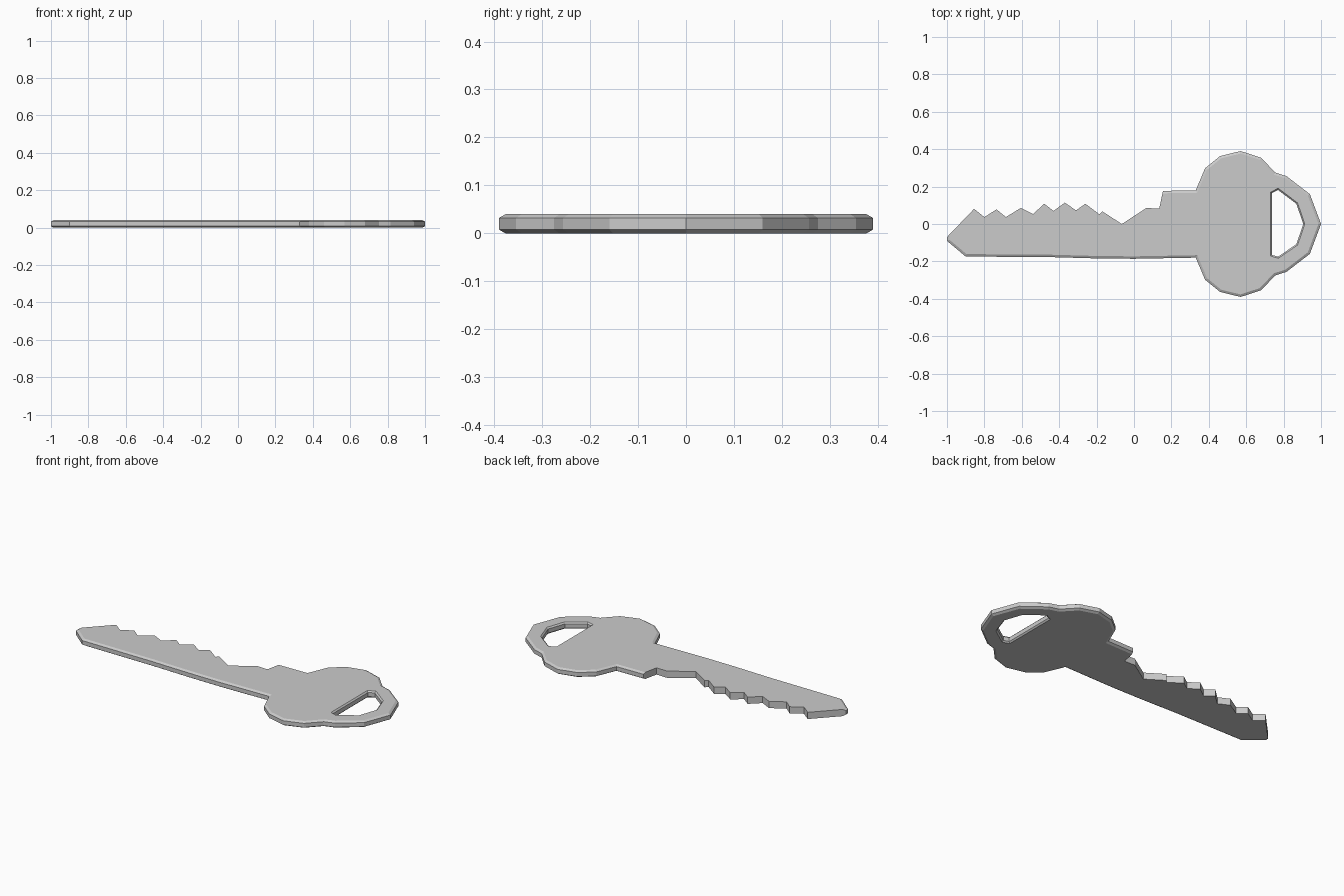
import bpy, bmesh
from mathutils import Vector
from mathutils.geometry import intersect_line_line_2d, tessellate_polygon

if "Cube" in bpy.data.objects:
    bpy.data.objects.remove(bpy.data.objects["Cube"])

THICK, BEVEL_W, BEVEL_H = 0.04, 0.013, 0.008

# lower half of the round bow, mirrored for the upper half
bow = [(0.33, -0.18), (0.38, -0.298), (0.46, -0.363), (0.57, -0.39), (0.68, -0.354),
       (0.755, -0.275), (0.815, -0.256), (0.94, -0.16)]
bow = bow + [(1.0, 0.0)] + [(x, -y) for x, y in reversed(bow)]

# blade back edge, then shoulder and cut teeth
back = [(-1.0, -0.07), (-1.0, -0.09), (-0.9, -0.174), (-0.45, -0.177), (-0.2, -0.184), (0.0, -0.186)]
shoulder = [(0.155, 0.177), (0.135, 0.083)]
teeth = [(0.065, 0.085), (-0.065, 0.0), (-0.17, 0.068), (-0.185, 0.052), (-0.26, 0.108),
         (-0.31, 0.073), (-0.37, 0.114), (-0.43, 0.07), (-0.48, 0.108), (-0.54, 0.053),
         (-0.605, 0.086), (-0.685, 0.037), (-0.735, 0.078), (-0.8, 0.037), (-0.855, 0.081)]
outline = back + bow + shoulder + teeth
first_sharp = len(back) + len(bow)

# key-ring hole, clockwise
hole = [(0.737, 0.165), (0.77, 0.182), (0.868, 0.108), (0.905, 0.0),
        (0.868, -0.108), (0.77, -0.175), (0.737, -0.165)]


def inset(points, widths):
    """Move every edge to its left by its own width and re-intersect neighbours."""
    pts = [Vector(p) for p in points]
    n = len(pts)
    lines = []
    for i in range(n):
        d = (pts[(i + 1) % n] - pts[i]).normalized()
        lines.append((pts[i] + Vector((-d.y, d.x)) * widths[i], d))
    result = []
    for i in range(n):
        (p, d), (q, e) = lines[i - 1], lines[i]
        cross = d.x * e.y - d.y * e.x
        if abs(cross) < 0.005:
            result.append(q)
        else:
            w = q - p
            result.append(p + d * ((w.x * e.y - w.y * e.x) / cross))
    return result


bm = bmesh.new()
caps = {0: [], 3: []}


def add_wall(points, widths):
    """Stack four rings: chamfer, straight side, chamfer."""
    inner = inset(points, widths)
    levels = [(inner, 0), (points, BEVEL_H), (points, THICK - BEVEL_H), (inner, THICK)]
    rings = [[bm.verts.new((p[0], p[1], z)) for p in ring] for ring, z in levels]
    n = len(points)
    for a, b in zip(rings, rings[1:]):
        for i in range(n):
            j = (i + 1) % n
            bm.faces.new((a[i], a[j], b[j], b[i]))
    for k in caps:
        caps[k].append(rings[k])


# only the uncut edges carry a chamfer
add_wall(outline, [BEVEL_W if i < first_sharp else 0.0 for i in range(len(outline))])
add_wall(hole, [BEVEL_W * 0.6] * len(hole))

# flat top and bottom with the hole left open
for loops in caps.values():
    flat = [v for loop in loops for v in loop]
    for tri in tessellate_polygon([[v.co for v in loop] for loop in loops]):
        bm.faces.new([flat[i] for i in tri])
bmesh.ops.recalc_face_normals(bm, faces=bm.faces[:])

mesh = bpy.data.meshes.new("key")
bm.to_mesh(mesh)
bm.free()
key = bpy.data.objects.new("key", mesh)
bpy.context.collection.objects.link(key)
